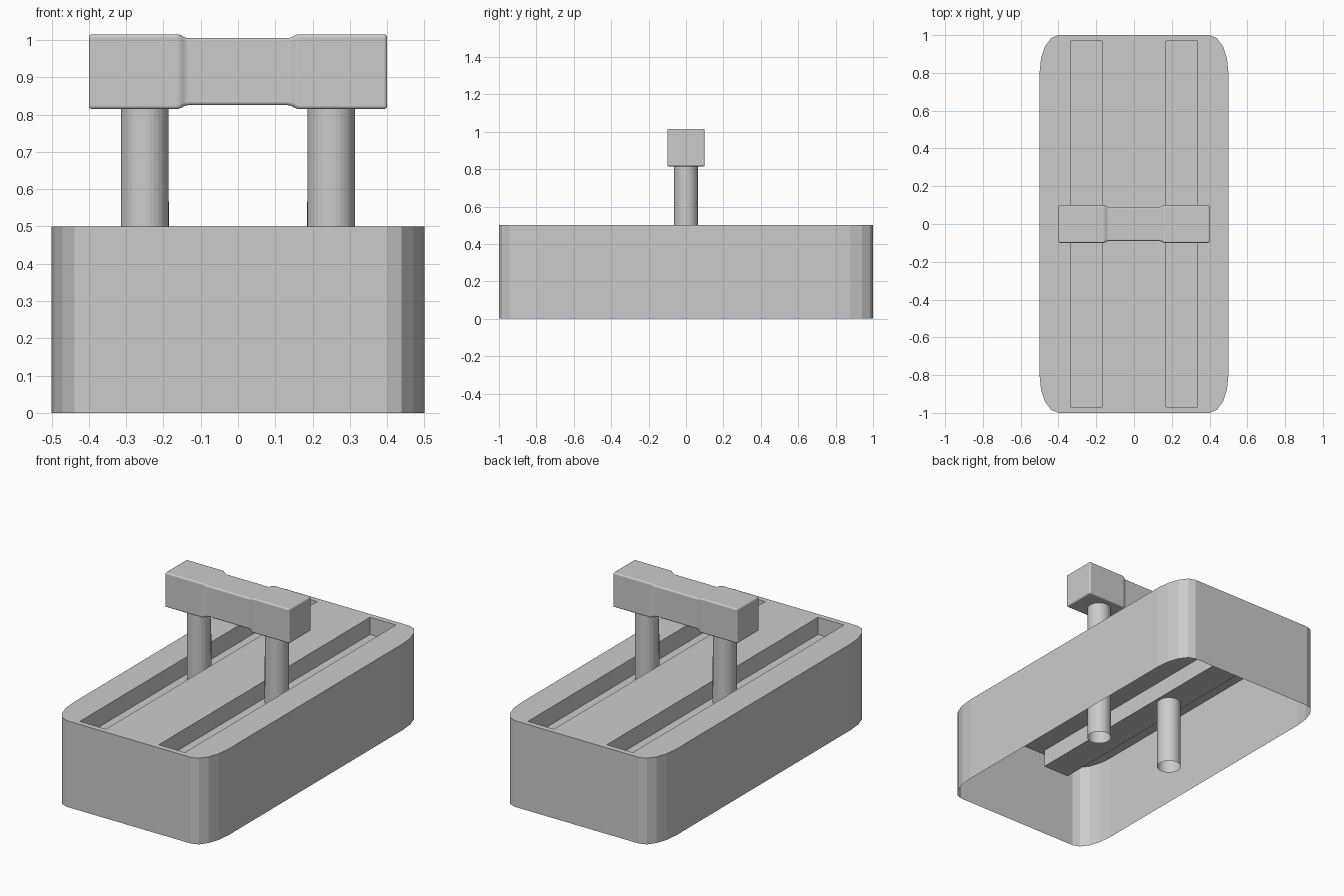
import bpy, bmesh
from math import sin, cos, pi
from mathutils import Vector, Matrix

if "Cube" in bpy.data.objects:
    bpy.data.objects.remove(bpy.data.objects["Cube"])


def finish(bm, name):
    mesh = bpy.data.meshes.new(name)
    bm.to_mesh(mesh)
    bm.free()
    obj = bpy.data.objects.new(name, mesh)
    bpy.context.collection.objects.link(obj)
    return obj


# Base: open-bottomed shell with elliptical corners and two sunken slots
H, SLOT_IN, SLOT_OUT, SLOT_Y, FLOOR = 0.5, 0.17, 0.337, 0.968, 0.4
outline = []
for i, (sx, sy) in enumerate([(1, 1), (-1, 1), (-1, -1), (1, -1)]):
    for k in range(5):
        a = (i + k / 4) * pi / 2
        outline.append((sx * 0.4 + 0.1 * cos(a), sy * 0.8 + 0.2 * sin(a)))

bm = bmesh.new()
low = [bm.verts.new((x, y, 0)) for x, y in outline]
high = [bm.verts.new((x, y, H)) for x, y in outline]
n = len(outline)
for i in range(n):
    j = (i + 1) % n
    bm.faces.new((low[i], low[j], high[j], high[i]))
bm.faces.new(high)


def top_faces():
    return [f for f in bm.faces if all(abs(v.co.z - H) < 1e-5 for v in f.verts)]


# Slice the top along the slot borders, then remove the slot openings
cuts = [((s * d, 0, 0), (1, 0, 0)) for s in (-1, 1) for d in (SLOT_IN, SLOT_OUT)]
cuts += [((0, s * SLOT_Y, 0), (0, 1, 0)) for s in (-1, 1)]
for point, normal in cuts:
    faces = top_faces()
    geom = set(faces)
    for f in faces:
        geom.update(f.edges)
        geom.update(f.verts)
    bmesh.ops.bisect_plane(bm, geom=list(geom), plane_co=Vector(point), plane_no=Vector(normal))
holes = []
for f in top_faces():
    c = f.calc_center_median()
    if SLOT_IN < abs(c.x) < SLOT_OUT and abs(c.y) < SLOT_Y - 0.1:
        holes.append(f)
bmesh.ops.delete(bm, geom=holes, context='FACES')
base = finish(bm, "base")

# Channels hanging below the slot openings, and the posts passing through them
for side, label in ((-1, "left"), (1, "right")):
    bm = bmesh.new()
    place = (Matrix.Translation((side * (SLOT_IN + SLOT_OUT) / 2, 0, (H + FLOOR) / 2))
             @ Matrix.Diagonal((SLOT_OUT - SLOT_IN, 2 * SLOT_Y, H - FLOOR, 1)))
    bmesh.ops.create_cube(bm, size=1, matrix=place)
    lid = [f for f in bm.faces if f.calc_center_median().z > H - 1e-4]
    bmesh.ops.delete(bm, geom=lid, context='FACES_ONLY')
    bmesh.ops.reverse_faces(bm, faces=bm.faces[:])
    finish(bm, label + "_slot")

    bm = bmesh.new()
    bmesh.ops.create_cone(bm, cap_ends=False, segments=32, radius1=0.065, radius2=0.064,
                          depth=0.82, matrix=Matrix.Translation((side * 0.25, 0, 0.41)))
    finish(bm, label + "_post")

# Handle: square bar, thicker at both ends, with softened edges
bm = bmesh.new()
rings = []
for x, r in [(-0.4, 0.1), (-0.155, 0.1), (-0.142, 0.09), (0.142, 0.09), (0.155, 0.1), (0.4, 0.1)]:
    rings.append([bm.verts.new((x, y * r, 0.915 + z * r))
                  for y, z in ((-1, -1), (1, -1), (1, 1), (-1, 1))])
for a, b in zip(rings, rings[1:]):
    for i in range(4):
        j = (i + 1) % 4
        bm.faces.new((a[i], a[j], b[j], b[i]))
bm.faces.new(rings[0])
bm.faces.new(rings[-1])
bmesh.ops.recalc_face_normals(bm, faces=bm.faces[:])
handle = finish(bm, "handle")
bevel = handle.modifiers.new("soft_edges", 'BEVEL')
bevel.width = 0.009
bevel.segments = 3
bevel.limit_method = 'ANGLE'
